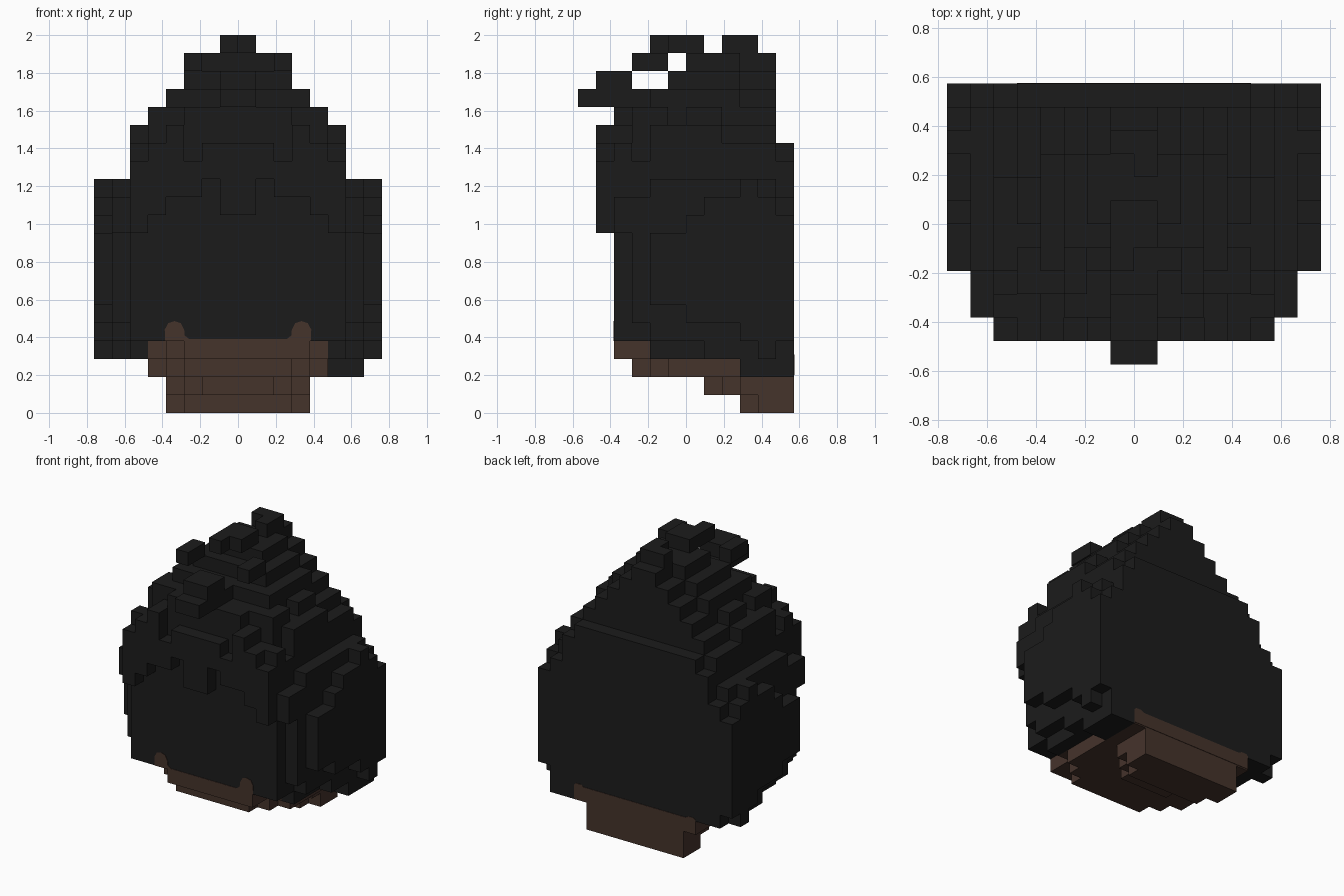
import bpy, bmesh

cube = bpy.data.objects.get("Cube")
if cube:
    bpy.data.objects.remove(cube, do_unlink=True)

U = 2 / 21   # one block
T = 0.003    # painted plate thickness


def material(name, rgb):
    m = bpy.data.materials.new(name)
    m.use_nodes = True
    col = (*rgb, 1)
    m.diffuse_color = col
    b = next(n for n in m.node_tree.nodes if n.type == 'BSDF_PRINCIPLED')
    b.inputs["Base Color"].default_value = col
    b.inputs["Roughness"].default_value = 0.9
    return m


BLACK = material("charcoal", (0.0112, 0.0112, 0.0112))
BROWN = material("dark_brown", (0.060, 0.033, 0.024))


def finish(name, bm, mat):
    bmesh.ops.recalc_face_normals(bm, faces=bm.faces)
    me = bpy.data.meshes.new(name)
    bm.to_mesh(me)
    bm.free()
    me.materials.append(mat)
    ob = bpy.data.objects.new(name, me)
    bpy.context.collection.objects.link(ob)
    return ob


def blocks(name, boxes, mat, mirror=True):
    """Boxes as (x0, x1, y0, y1, z0, z1) in blocks, mirrored across x."""
    bm = bmesh.new()
    for x0, x1, y0, y1, z0, z1 in boxes:
        spans = [(x0, x1)]
        if mirror:
            spans = [(-x1, x1)] if x0 == 0 else [(x0, x1), (-x1, -x0)]
        for a, b in spans:
            vs = bmesh.ops.create_cube(bm, size=1)["verts"]
            for v in vs:
                v.co.x = (b if v.co.x > 0 else a) * U
                v.co.y = (y1 if v.co.y > 0 else y0) * U
                v.co.z = (z1 if v.co.z > 0 else z0) * U
    return finish(name, bm, mat)


def plate(name, half, y, mat):
    """Thin symmetric plate from a half outline in x, z."""
    pts = half + [(-x, z) for x, z in reversed(half)]
    bm = bmesh.new()
    f = bm.faces.new([bm.verts.new((x, y, z)) for x, z in pts])
    ext = bmesh.ops.extrude_face_region(bm, geom=[f])["geom"]
    for v in ext:
        if isinstance(v, bmesh.types.BMVert):
            v.co.y += T
    return finish(name, bm, mat)


# Main body with its underside edges
blocks("body", [(0, 6, -4, 6, 4, 13), (5, 6, -2, 6, 3, 4), (6, 7, 1, 6, 3, 4)], BLACK)

# Rounded side layers, stepping outwards
blocks("side_layers", [
    (6, 7, -4, -3, 10, 12), (6, 7, -3, -2, 5, 12), (6, 7, -2, 5, 4, 13),
    (6, 7, 5, 6, 4, 12),
    (7, 8, -2, 0, 6, 10), (7, 8, 0, 1, 5, 11), (7, 8, 1, 3, 5, 12),
    (7, 8, 3, 4, 4, 13), (7, 8, 4, 5, 3, 12), (7, 8, 5, 6, 4, 11)], BLACK)
blocks("left_lower_lock", [(5, 7, 3, 6, 2, 3)], BLACK, mirror=False)

# Stepped top: each row narrows towards the front and back
blocks("stepped_top", [
    (0, 6, -4, 6, 13, 14), (0, 6, -2, 5, 14, 15), (0, 5, -4, 6, 14, 15),
    (0, 5, -3, 5, 15, 16), (0, 4, -4, 5, 15, 16), (0, 6, -2, 2, 15, 16),
    (0, 4, -3, 5, 16, 17), (0, 5, 0, 2, 16, 17),
    (0, 3, -2, 5, 17, 18), (0, 4, -1, 3, 17, 18),
    (0, 2, -1, 5, 18, 19), (0, 3, -1, 3, 18, 19),
    (0, 1, 0, 5, 19, 20), (0, 2, 0, 3, 19, 20)], BLACK)

# Fringe along the forehead
blocks("fringe", [
    (5, 6, -5, -4, 10, 14), (4, 5, -5, -4, 11, 15), (2, 4, -5, -4, 12, 14),
    (0, 2, -5, -4, 13, 15), (0, 1, -5, -4, 11, 13)], BLACK)

# Raised tufts on the slope
blocks("tufts", [
    (5, 6, -4, -3, 14, 15), (3, 4, -5, -3, 14, 16), (1, 2, -4, -3, 15, 17),
    (4, 5, -3, -1, 16, 17), (2, 3, -4, -2, 16, 17), (3, 4, -2, -1, 17, 18),
    (2, 3, -3, -1, 19, 20)], BLACK)

# Central curl and the staggered crest blocks
blocks("central_curl", [
    (0, 1, -4, -2, 15, 18), (0, 1, -6, -4, 17, 18), (0, 1, -5, -3, 18, 19)], BLACK)
blocks("crest", [
    (-1, 0, -2, 1, 20, 21), (0, 1, -1, 1, 20, 21),
    (-1, 0, 3, 4, 20, 21), (0, 1, 2, 4, 20, 21)], BLACK, mirror=False)

# Brown base, stepped inwards on the way down
blocks("base", [
    (0, 3, -4, -2, 3, 4), (3, 4, -3, -2, 3, 4), (0, 5, -2, 5, 3, 4),
    (0, 3, -3, 6, 2, 3), (0, 4, -2, 6, 2, 3), (0, 5, -1, 6, 2, 3),
    (0, 2, 1, 6, 1, 2), (0, 3, 2, 6, 1, 2), (0, 4, 3, 6, 1, 2),
    (0, 3, 3, 6, 0, 1), (0, 4, 4, 6, 0, 1)], BROWN)
blocks("left_base_corner", [(3, 4, -4, -3, 3, 4)], BROWN, mirror=False)
blocks("back_rim", [(0, 5, 5, 6, 3, 4)], BLACK)

# Rounded painted trim above the base, front and back
plate("front_trim", [
    (0.385, 0.381), (0.388, 0.44), (0.37, 0.475), (0.336, 0.486), (0.303, 0.475),
    (0.285, 0.44), (0.282, 0.41), (0.26, 0.392)], -4 * U - T, BROWN)
plate("back_trim", [
    (0.476, 0.20), (0.476, 0.295), (0.46, 0.308), (0.42, 0.308), (0.40, 0.295)],
    6 * U, BROWN)
